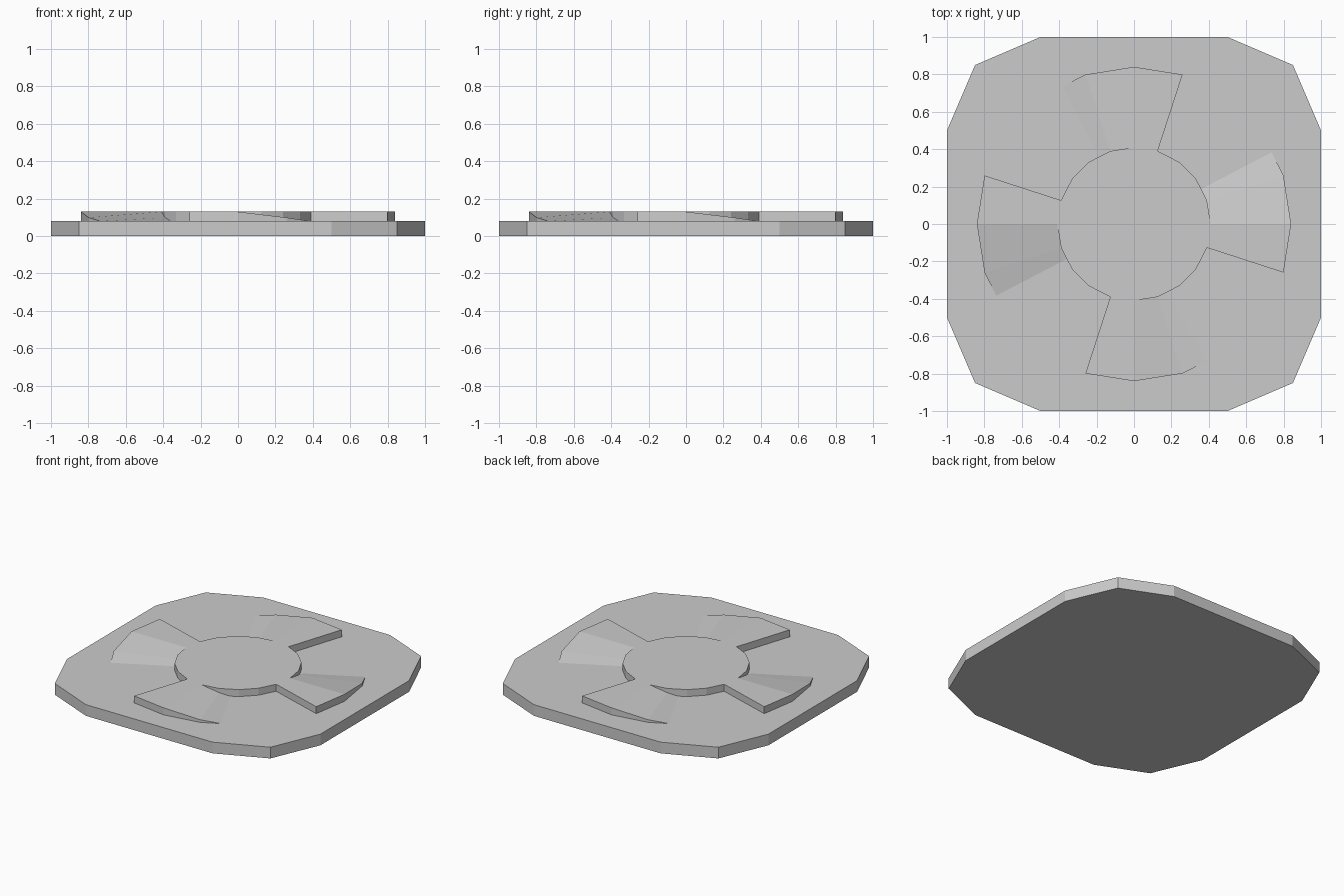
import bpy, bmesh
from math import sin, cos, radians, pi

if "Cube" in bpy.data.objects:
    bpy.data.objects.remove(bpy.data.objects["Cube"])

BASE_Z, TOP_Z = 0.08, 0.13
R_HUB, R_OUT = 0.41, 0.84


def finish(bm, name):
    bmesh.ops.recalc_face_normals(bm, faces=bm.faces)
    me = bpy.data.meshes.new(name)
    bm.to_mesh(me)
    bm.free()
    ob = bpy.data.objects.new(name, me)
    bpy.context.collection.objects.link(ob)
    return ob


def prism(name, pts, z0, z1):
    bm = bmesh.new()
    face = bm.faces.new([bm.verts.new((x, y, z0)) for x, y in pts])
    ext = bmesh.ops.extrude_face_region(bm, geom=[face], use_keep_orig=True)
    for v in ext["geom"]:
        if isinstance(v, bmesh.types.BMVert):
            v.co.z = z1
    return finish(bm, name)


# Base plate: four-fold repeated corner profile
outline = []
x_y = [(1, -0.5), (1, 0.5), (0.85, 0.85)]
for k in range(4):
    for x, y in x_y:
        for _ in range(k):
            x, y = -y, x
        outline.append((x, y))
prism("base_plate", outline, 0, BASE_Z)

# Central hub disc
prism("hub", [(R_HUB * cos(i * pi / 10), R_HUB * sin(i * pi / 10))
              for i in range(20)], BASE_Z, TOP_Z)

# Blade stations: angle, inner radius, outer radius, top height
STATIONS = [(-18, R_HUB, R_OUT, TOP_Z), (0, R_HUB, R_OUT, TOP_Z),
            (18, R_HUB, R_OUT, 0.099), (27.5, 0.405, 0.83, BASE_Z)]


def blade(name, turn):
    bm = bmesh.new()
    rows = []
    for ang, ri, ro, z in STATIONS:
        a = radians(ang + turn)
        rows.append([bm.verts.new((r * cos(a), r * sin(a), h))
                     for r, h in ((ri, BASE_Z), (ri, z), (ro, z), (ro, BASE_Z))])
    bm.faces.new(rows[0])
    for p, q in zip(rows, rows[1:]):
        for i in (1, 2):  # top surface and outer rim
            bm.faces.new((p[i], p[i + 1], q[i + 1], q[i]))
    bmesh.ops.remove_doubles(bm, verts=bm.verts, dist=1e-5)
    return finish(bm, name)


for k, side in enumerate(("right", "back", "left", "front")):
    blade("blade_" + side, 90 * k)
